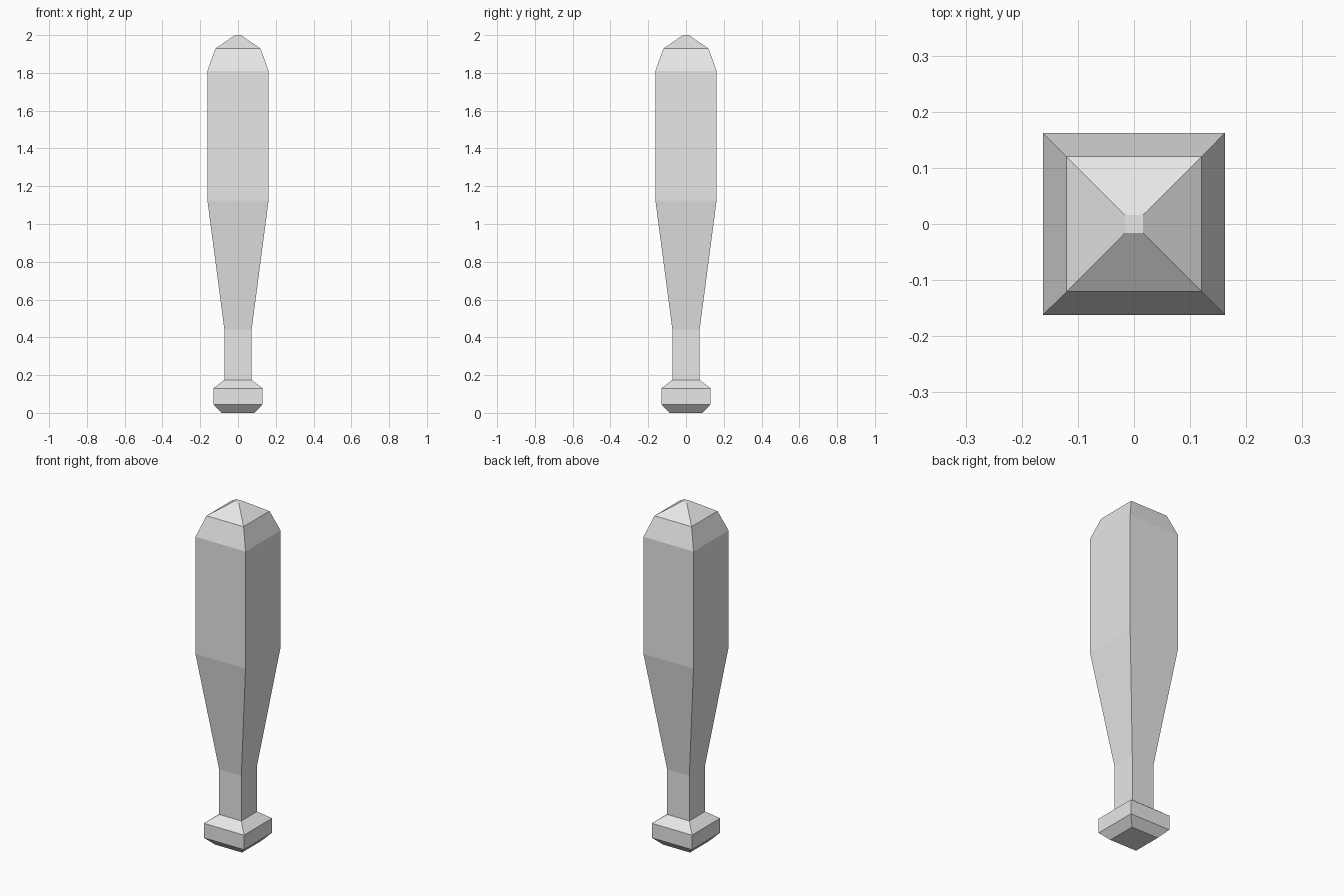
import bpy
import bmesh

cube = bpy.data.objects.get("Cube")
if cube:
    bpy.data.objects.remove(cube, do_unlink=True)

grey = bpy.data.materials.new("plain_grey")
grey.use_nodes = True
colour = (0.8, 0.8, 0.8, 1)
grey.diffuse_color = colour
grey.node_tree.nodes["Principled BSDF"].inputs["Base Color"].default_value = colour

# Half width and height of each square ring, from knob to tip
PROFILE = [
    (0.087, 0), (0.13, 0.045), (0.13, 0.13),       # knob
    (0.072, 0.175), (0.072, 0.44),                 # grip
    (0.162, 1.125), (0.162, 1.81),                 # taper and barrel
    (0.12, 1.928), (0.016, 2.0),                   # rounded tip
]
CORNERS = [(-1, -1), (1, -1), (1, 1), (-1, 1)]


def square_loft(name, profile, material):
    """Join stacked square rings into one closed, flat-faced solid."""
    bm = bmesh.new()
    rings = [[bm.verts.new((x * r, y * r, z)) for x, y in CORNERS]
             for r, z in profile]
    for low, high in zip(rings, rings[1:]):
        for i in range(4):
            j = (i + 1) % 4
            bm.faces.new((low[i], low[j], high[j], high[i]))
    bm.faces.new(reversed(rings[0]))
    bm.faces.new(rings[-1])
    mesh = bpy.data.meshes.new(name)
    bm.to_mesh(mesh)
    bm.free()
    mesh.materials.append(material)
    obj = bpy.data.objects.new(name, mesh)
    bpy.context.collection.objects.link(obj)
    return obj


square_loft("bat", PROFILE, grey)
